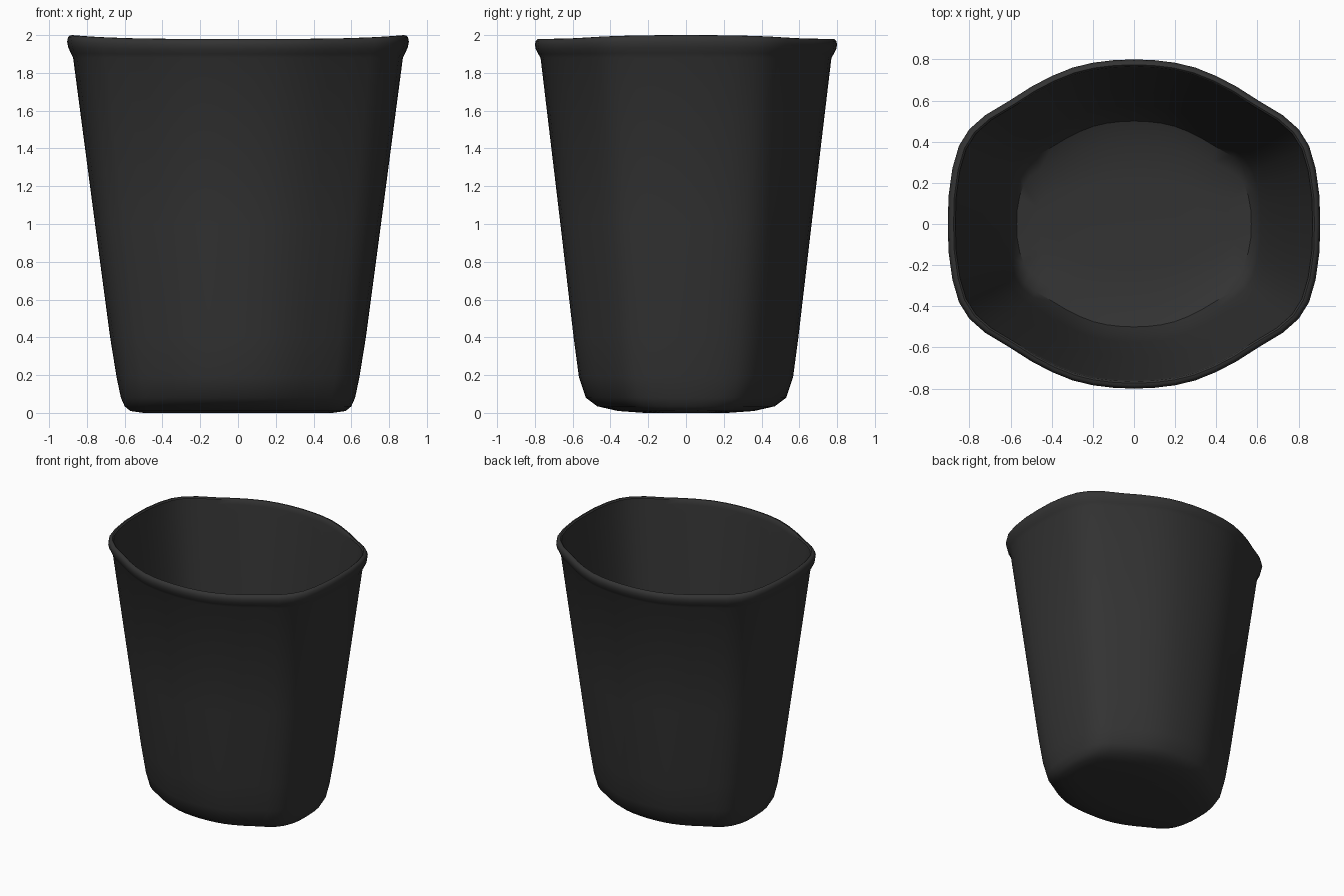
import bpy, bmesh, math

if "Cube" in bpy.data.objects:
    bpy.data.objects.remove(bpy.data.objects["Cube"])

# One quadrant of the rounded-hexagon outline, normalised to half sizes of 1
quad = [(1, 0), (.996, .17), (.975, .34), (.94, .475), (.885, .575), (.80, .66),
        (.665, .752), (.55, .835), (.44, .90), (.33, .95), (.22, .98), (.11, .995), (0, 1)]
half = quad + [(-x, y) for x, y in quad[-2::-1]]
outline = half + [(x, -y) for x, y in half[-2:0:-1]]

# Rings (z, half width, half depth): underside, outer wall, rolled rim, inner wall, floor
rings = [(0, .50, .22), (.01, .57, .36), (.035, .60, .47), (.08, .62, .53), (.19, .643, .567),
         (.40, .677, .595), (1.0, .757, .665), (1.88, .873, .77), (1.90, .885, .782),
         (1.925, .899, .795), (1.95, .905, .80), (1.968, .90, .796), (1.978, .89, .787),
         (1.98, .877, .774), (1.972, .868, .765), (1.94, .864, .76), (1.88, .855, .752),
         (1.0, .738, .646), (.40, .655, .575), (.19, .615, .54), (.10, .595, .50),
         (.06, .57, .40), (.045, .48, .22)]


def lift(z, u):
    # the rim rises slightly towards both ends
    return z + .02 * abs(u) ** 4 * max(0, min(1, (z - 1.88) / .09))


bm = bmesh.new()
loops = [[bm.verts.new((u * hx, v * hy, lift(z, u))) for u, v in outline]
         for z, hx, hy in rings]
n = len(outline)
for a, b in zip(loops, loops[1:]):
    for i in range(n):
        j = (i + 1) % n
        bm.faces.new((a[i], a[j], b[j], b[i]))
bm.faces.new(loops[0][::-1])
bm.faces.new(loops[-1])
bmesh.ops.recalc_face_normals(bm, faces=bm.faces)

mesh = bpy.data.meshes.new("waste_bin")
bm.to_mesh(mesh)
bm.free()
waste_bin = bpy.data.objects.new("waste_bin", mesh)
bpy.context.collection.objects.link(waste_bin)

# Black plastic
mat = bpy.data.materials.new("black plastic")
mat.diffuse_color = (.033, .033, .033, 1)
mat.use_nodes = True
mat.node_tree.nodes["Principled BSDF"].inputs["Base Color"].default_value = mat.diffuse_color
mesh.materials.append(mat)

bpy.context.view_layer.objects.active = waste_bin
waste_bin.select_set(True)
bpy.ops.object.shade_smooth_by_angle(angle=math.radians(40))
